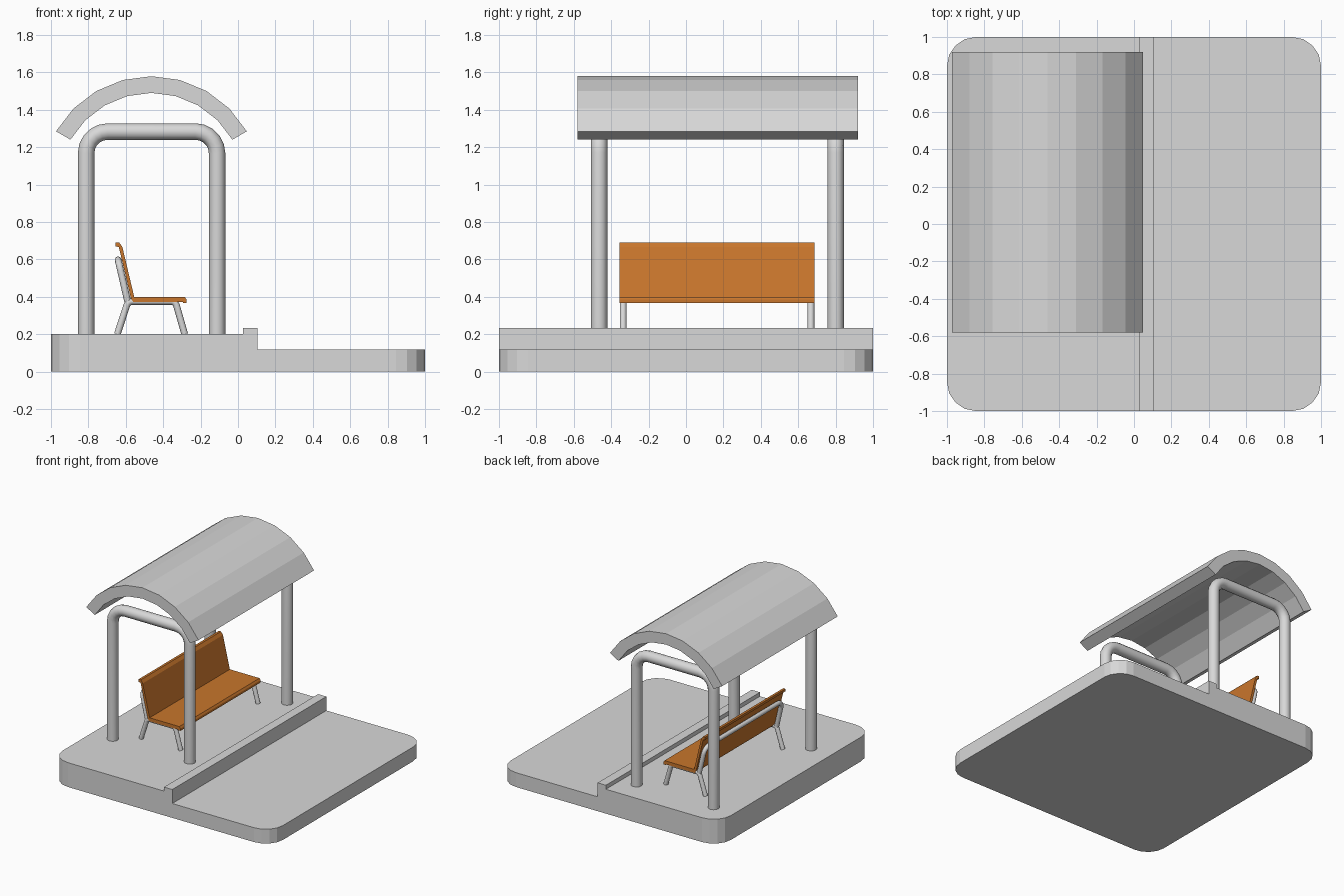
import bpy
import bmesh
from math import sin, cos, tan, radians
from mathutils import Vector

cube = bpy.data.objects.get("Cube")
if cube:
    bpy.data.objects.remove(cube, do_unlink=True)


def material(name, rgb):
    mat = bpy.data.materials.new(name)
    mat.use_nodes = True
    mat.diffuse_color = (*rgb, 1)
    mat.node_tree.nodes["Principled BSDF"].inputs["Base Color"].default_value = (*rgb, 1)
    return mat


GREY = material("light grey", (0.69, 0.69, 0.69))
ORANGE = material("orange wood", (0.58, 0.18, 0.025))


def extrude_profile(name, profile, y0, y1, mat, corner=0):
    """Sweep an x-z outline along y, optionally rounding the outer upright corners."""
    bm = bmesh.new()
    face = bm.faces.new([bm.verts.new((x, y0, z)) for x, z in profile])
    swept = bmesh.ops.extrude_face_region(bm, geom=[face])["geom"]
    verts = [v for v in swept if isinstance(v, bmesh.types.BMVert)]
    bmesh.ops.translate(bm, verts=verts, vec=(0, y1 - y0, 0))
    bmesh.ops.recalc_face_normals(bm, faces=bm.faces[:])
    if corner:
        upright = [e for e in bm.edges if all(abs(v.co.x) > 0.99 for v in e.verts)
                   and abs(e.verts[0].co.z - e.verts[1].co.z) > 0.05]
        bmesh.ops.bevel(bm, geom=upright, offset=corner, segments=4,
                        profile=0.5, affect='EDGES')
    mesh = bpy.data.meshes.new(name)
    bm.to_mesh(mesh)
    bm.free()
    mesh.materials.append(mat)
    obj = bpy.data.objects.new(name, mesh)
    bpy.context.collection.objects.link(obj)


def rounded_path(points, bend, steps=5):
    """Replace each inner corner of a path by a circular arc."""
    pts = [Vector(p) for p in points]
    path = [pts[0]]
    for before, p, after in zip(pts, pts[1:], pts[2:]):
        d1, d2 = (before - p).normalized(), (after - p).normalized()
        half = d1.angle(d2) / 2
        centre = p + (d1 + d2).normalized() * bend / sin(half)
        a = (p + d1 * bend / tan(half) - centre).normalized()
        b = (p + d2 * bend / tan(half) - centre).normalized()
        path += [centre + a.slerp(b, i / steps) * bend for i in range(steps + 1)]
    return path + [pts[-1]]


def pipe(name, points, radius, bend):
    curve = bpy.data.curves.new(name, 'CURVE')
    curve.dimensions = '3D'
    curve.bevel_depth = radius
    curve.bevel_resolution = 4
    curve.use_fill_caps = True
    path = rounded_path(points, bend)
    spline = curve.splines.new('POLY')
    spline.points.add(len(path) - 1)
    for point, co in zip(spline.points, path):
        point.co = (*co, 1)
    curve.materials.append(GREY)
    obj = bpy.data.objects.new(name, curve)
    bpy.context.collection.objects.link(obj)
    bpy.ops.object.select_all(action='DESELECT')
    obj.select_set(True)
    bpy.context.view_layer.objects.active = obj
    bpy.ops.object.convert(target='MESH')
    bpy.ops.object.shade_smooth_by_angle(angle=radians(40))


# Stepped ground slab: raised pavement, kerb and lower road
PAVEMENT = 0.2
extrude_profile("ground_slab", [
    (-1, 0), (1, 0), (1, 0.118), (0.103, 0.118), (0.103, 0.233),
    (0.028, 0.233), (0.028, PAVEMENT), (-1, PAVEMENT)], -1, 1, GREY, corner=0.155)

# Arched roof
ROOF_X, ROOF_Z = -0.463, 0.99


def arc(radius, angles):
    return [(ROOF_X + radius * sin(radians(a)), ROOF_Z + radius * cos(radians(a)))
            for a in angles]


angles = range(-60, 61, 15)
extrude_profile("arched_roof", arc(0.589, angles) + arc(0.5, reversed(angles)),
                -0.58, 0.92, GREY)

# Shelter frames
for name, y in (("front_frame", -0.465), ("back_frame", 0.8)):
    pipe(name, [(-0.812, y, PAVEMENT), (-0.812, y, 1.283),
                (-0.112, y, 1.283), (-0.112, y, PAVEMENT)], 0.044, 0.115)

# Bench seat and backrest in one bent sheet with rolled lips
extrude_profile("bench_seat", [
    (-0.275, 0.367), (-0.275, 0.385), (-0.285, 0.4), (-0.555, 0.4),
    (-0.618, 0.665), (-0.635, 0.69), (-0.655, 0.69), (-0.655, 0.67),
    (-0.637, 0.665), (-0.572, 0.39), (-0.56, 0.372), (-0.295, 0.372),
    (-0.295, 0.367)], -0.355, 0.687, ORANGE)

# Bench legs and back support
LEG_Y = (-0.336, 0.668)
for name, y in zip(("front_bench_legs", "back_bench_legs"), LEG_Y):
    pipe(name, [(-0.645, y, PAVEMENT), (-0.588, y, 0.375),
                (-0.335, y, 0.375), (-0.285, y, PAVEMENT)], 0.018, 0.03)
y0, y1 = LEG_Y
pipe("bench_back_support", [(-0.59, y0, 0.375), (-0.641, y0, 0.597),
                            (-0.641, y1, 0.597), (-0.59, y1, 0.375)], 0.018, 0.06)
